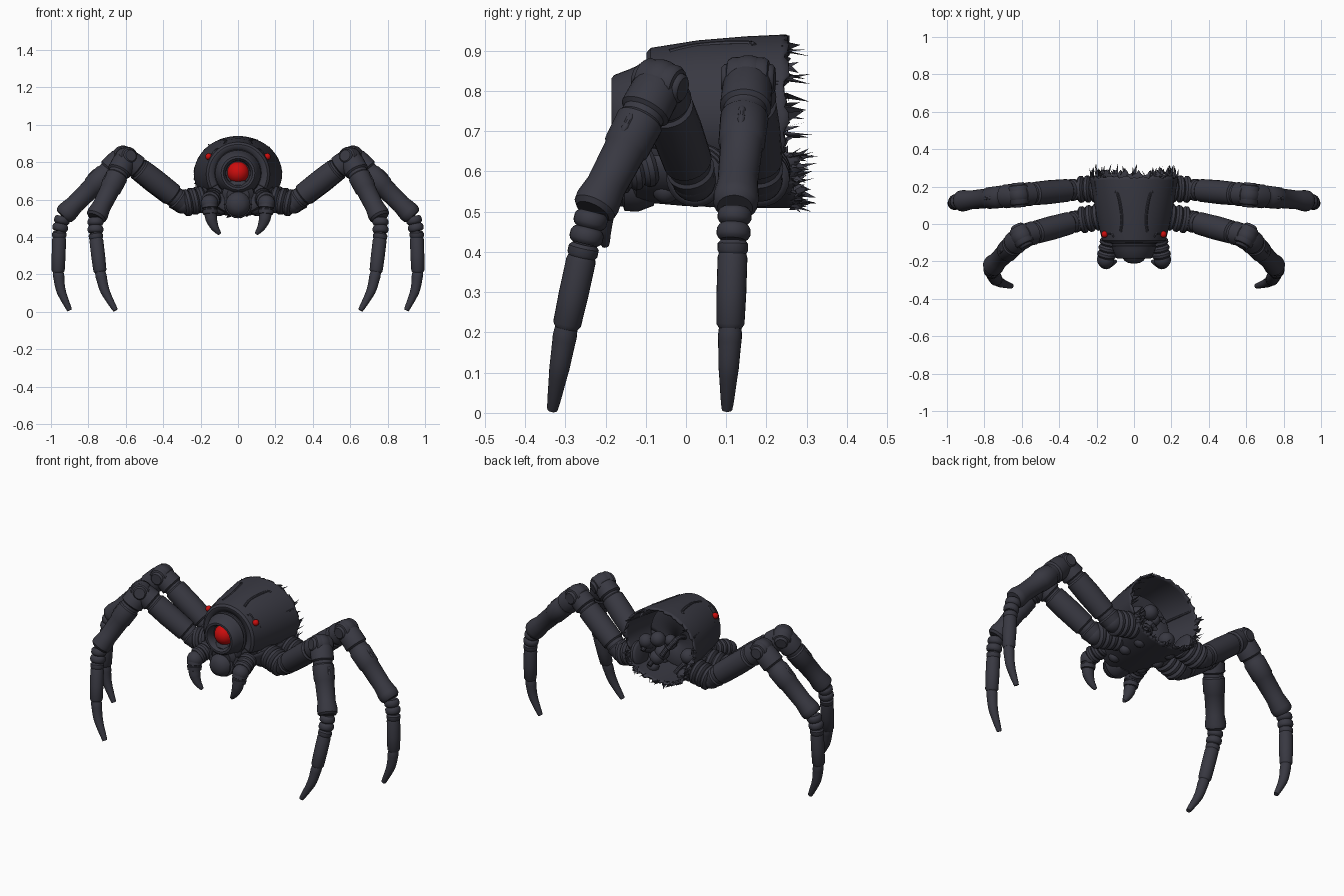
import bpy, bmesh, math, random
from mathutils import Vector as V

if "Cube" in bpy.data.objects:
    bpy.data.objects.remove(bpy.data.objects["Cube"])

random.seed(4)

def mat(name, col):
    m = bpy.data.materials.new(name)
    m.diffuse_color = (*col, 1)
    m.use_nodes = True
    m.node_tree.nodes["Principled BSDF"].inputs["Base Color"].default_value = m.diffuse_color
    return m

DARK = mat("dark_metal", (0.04, 0.04, 0.054))
RED = mat("red_glass", (0.6, 0.004, 0.004))

def finish(name, bm, m=DARK):
    bmesh.ops.recalc_face_normals(bm, faces=bm.faces)
    me = bpy.data.meshes.new(name)
    bm.to_mesh(me)
    bm.free()
    ob = bpy.data.objects.new(name, me)
    bpy.context.collection.objects.link(ob)
    me.materials.append(m)
    return ob

def sweep(name, pts, radii, axis=None, n=24, m=DARK):
    """Round rings along a path, capped at both ends"""
    bm = bmesh.new()
    rings = []
    for i, p in enumerate(pts):
        t = axis or (pts[min(i + 1, len(pts) - 1)] - pts[max(i - 1, 0)])
        t = t.normalized()
        ref = V((0, 1, 0)) if abs(t.y) < 0.8 else V((0, 0, 1))
        u = (ref - t * ref.dot(t)).normalized()
        w = t.cross(u)
        rings.append([bm.verts.new(p + radii[i] * (math.cos(a) * u + math.sin(a) * w))
                      for a in (2 * math.pi * k / n for k in range(n))])
    for a, b in zip(rings, rings[1:]):
        for k in range(n):
            bm.faces.new((a[k], a[(k + 1) % n], b[(k + 1) % n], b[k]))
    bm.faces.new(rings[0])
    bm.faces.new(rings[-1])
    return finish(name, bm, m)

def lathe(name, a, b, prof, m=DARK, n=24):
    a, b = V(a), V(b)
    return sweep(name, [a.lerp(b, t) for t, r in prof], [r for t, r in prof], b - a, n, m)

def tube(name, pts, radii, steps=6, n=20):
    """Smooth tapered tube through a few points"""
    P = [V(p) for p in pts]
    out, rr = [], []
    for i in range(len(P) - 1):
        p0, p1, p2, p3 = P[max(i - 1, 0)], P[i], P[i + 1], P[min(i + 2, len(P) - 1)]
        for k in range(steps + (i == len(P) - 2)):
            t = k / steps
            out.append(0.5 * (2 * p1 + (p2 - p0) * t + (2 * p0 - 5 * p1 + 4 * p2 - p3) * t * t
                              + (3 * p1 - p0 - 3 * p2 + p3) * t ** 3))
            rr.append(radii[i] * (1 - t) + radii[i + 1] * t)
    return sweep(name, out, rr, n=n)

def ball(name, c, r, m=DARK):
    bm = bmesh.new()
    bmesh.ops.create_uvsphere(bm, u_segments=24, v_segments=14, radius=r)
    bmesh.ops.translate(bm, verts=bm.verts, vec=c)
    return finish(name, bm, m)

def rings_prof(count, r, dip):
    """Profile of a stack of rounded rings"""
    p = []
    for i in range(count):
        for f, k in ((0, dip), (0.12, 0.9), (0.3, 1), (0.7, 1), (0.88, 0.9), (1, dip)):
            p.append(((i + f) / count, r * k))
    return p

# ---------- body shells: lofted arcs with a torn back edge ----------
def loft(name, secs, a0, a1, n=60, tear=0.03, thick=0.012):
    bm = bmesh.new()
    rows = []
    for j, (y, w, zc, up, dn) in enumerate(secs):
        row = []
        for k in range(n + 1):
            a = math.radians(a0 + (a1 - a0) * k / n)
            s, c = math.sin(a), math.cos(a)
            dy = random.uniform(-tear, tear) if j == len(secs) - 1 else 0
            row.append(bm.verts.new((w * c, y + dy, zc + (up if s > 0 else dn) * s)))
        rows.append(row)
    for a, b in zip(rows, rows[1:]):
        for k in range(n):
            bm.faces.new((a[k], a[k + 1], b[k + 1], b[k]))
    ob = finish(name, bm)
    so = ob.modifiers.new("thickness", 'SOLIDIFY')
    so.thickness = thick
    so.offset = 0
    return ob

shell = [(-0.09, 0.118, 0.74, 0.125, 0.12), (-0.093, 0.155, 0.735, 0.158, 0.15),
         (-0.085, 0.165, 0.735, 0.167, 0.16), (0.03, 0.192, 0.735, 0.185, 0.18),
         (0.15, 0.214, 0.735, 0.195, 0.18), (0.235, 0.228, 0.735, 0.199, 0.18),
         (0.25, 0.23, 0.735, 0.199, 0.18)]
loft("upper_shell", shell, -28, 208, tear=0.009)
belly = [(-0.14, 0.07, 0.62, 0.05, 0.06), (-0.12, 0.13, 0.62, 0.05, 0.09), (0.0, 0.18, 0.63, 0.05, 0.11),
         (0.15, 0.20, 0.63, 0.05, 0.115), (0.25, 0.20, 0.63, 0.05, 0.115), (0.275, 0.20, 0.63, 0.05, 0.115)]
loft("belly_shell", belly, 165, 375, tear=0.015)

# inner bulk that closes the front of the body
core = loft("inner_core", [(-0.085, 0.02, 0.70, 0.02, 0.02), (-0.085, 0.14, 0.70, 0.16, 0.15),
                           (0.08, 0.175, 0.71, 0.18, 0.17), (0.1, 0.02, 0.70, 0.02, 0.02)], 0, 360, 48, 0, 0.004)

# seam strips on the shell
def on_shell(y, deg):
    t = (y + 0.085) / 0.325
    a = math.radians(deg)
    return V(((0.165 + 0.063 * t) * math.cos(a), y,
              0.737 + (0.167 + 0.032 * t + 0.008 * math.sin(math.pi * t)) * math.sin(a)))

for s, side in ((1, "right"), (-1, "left")):
    for i, path in enumerate((((-0.04, 66), (0.02, 70), (0.1, 69), (0.16, 66), (0.17, 62)),
                              ((-0.03, 20), (0.05, 24), (0.14, 24), (0.23, 24)),
                              ((-0.07, 50), (-0.05, 47), (-0.05, 36)))):
        pts = [on_shell(y, d if s > 0 else 180 - d) for y, d in path]
        tube(f"seam_{side}_{i}", pts, [0.008] * len(pts), n=8)

# ragged shards clustered round the torn rim
bm = bmesh.new()
for i in range(90):
    if i % 3:
        a = random.uniform(math.radians(168), math.radians(372))
        base = V((0.2 * math.cos(a), 0.265, 0.63 + (0.115 if math.sin(a) < 0 else 0.05) * math.sin(a)))
        size = random.uniform(0.015, 0.05)
    else:
        a = random.uniform(math.radians(-28), math.radians(70))
        a = a if random.random() < 0.5 else math.pi - a
        base = V((0.228 * math.cos(a), 0.245, 0.735 + 0.195 * math.sin(a)))
        size = random.uniform(0.02, 0.06)
    j = lambda q: V((random.uniform(-q, q), random.uniform(-q, q), random.uniform(-q, q)))
    tip = base + V((0, size, 0)) + j(0.02)
    tip.y = min(tip.y, 0.34)
    v = [bm.verts.new(p) for p in (base + j(0.013), base + j(0.013), base + j(0.013), tip)]
    for f in ((0, 1, 2), (0, 1, 3), (1, 2, 3), (0, 2, 3)):
        bm.faces.new([v[k] for k in f])
finish("torn_shards", bm)

# broken innards visible from behind
for i in range(12):
    x, z = random.uniform(-0.14, 0.14), random.uniform(0.57, 0.74)
    ball(f"innards_lump_{i}", (x, random.uniform(0.1, 0.2), z), random.uniform(0.025, 0.045))
for i in range(5):
    x, z = random.uniform(-0.14, 0.14), random.uniform(0.58, 0.76)
    tube(f"innards_pipe_{i}", [(x, 0.08, z), (x * 0.9, 0.15, z + 0.02),
                               (x * 0.8 + 0.02, random.uniform(0.19, 0.23), z - 0.03)], [0.013] * 3, n=10)

# ---------- face ----------
lathe("eye_housing", (0, -0.07, 0.742), (0, -0.185, 0.742),
      [(0, 0.128), (0.3, 0.124), (0.32, 0.116), (0.4, 0.116), (0.42, 0.122), (0.62, 0.112), (0.94, 0.098),
       (1, 0.09), (1, 0.078), (0.9, 0.072), (0.8, 0.066), (0.6, 0.064), (0.6, 0.01)], n=40)
ball("main_eye", (0, -0.122, 0.745), 0.06, RED)
lathe("chin", (0, -0.08, 0.575), (0, -0.212, 0.575),
      [(0, 0.06), (0.3, 0.075), (0.55, 0.073), (0.58, 0.062), (0.65, 0.062), (0.68, 0.066), (0.88, 0.052), (0.97, 0.03), (1, 0.008)])
lathe("chin_collar", (0, -0.09, 0.63), (0, -0.16, 0.62), [(0, 0.09), (0.7, 0.085), (1, 0.06)])

# ---------- limbs ----------
def leg(name, s, hip, elbow, knee, shin_end, ankle, foot, tip):
    hip, elbow, knee, shin_end, ankle, foot, tip = [V((s * p[0], p[1], p[2])) for p in
                                                    (hip, elbow, knee, shin_end, ankle, foot, tip)]
    lathe(name + "_hip_rings", hip, elbow, rings_prof(4, 0.072, 0.8))
    ball(name + "_hip_ball", elbow, 0.055)
    lathe(name + "_thigh", elbow, knee,
          [(-0.06, 0.03), (-0.02, 0.052), (0.1, 0.06), (0.12, 0.053), (0.17, 0.053), (0.19, 0.061), (0.5, 0.064),
           (0.74, 0.062), (0.76, 0.053), (0.79, 0.053), (0.81, 0.064), (0.96, 0.06), (1, 0.045)])
    # hinge drum across the leg plane, inside a round knee
    n = (knee - elbow).cross(shin_end - knee).normalized()
    lathe(name + "_knee", knee - n * 0.066, knee + n * 0.066,
          [(0, 0.03), (0.04, 0.036), (0.1, 0.038), (0.12, 0.047), (0.2, 0.054), (0.8, 0.054),
           (0.88, 0.047), (0.9, 0.038), (0.96, 0.036), (1, 0.03)])
    ball(name + "_knee_cap", knee, 0.059)
    lathe(name + "_shin", knee, shin_end,
          [(0, 0.05), (0.05, 0.062), (0.22, 0.064), (0.24, 0.054), (0.28, 0.054), (0.3, 0.06), (0.5, 0.058),
           (0.52, 0.053), (0.8, 0.05), (0.92, 0.057), (0.97, 0.055), (1, 0.044)])
    # small pill on the outer face of the shin
    out = n.cross(shin_end - knee).normalized()
    out = out if out.x * s > 0 else -out
    c = [knee.lerp(shin_end, t) + out * 0.053 for t in (0.32, 0.36, 0.44, 0.48)]
    tube(name + "_shin_pill", c, [0.003, 0.01, 0.01, 0.003], 3, 10)
    lathe(name + "_ankle_rings", shin_end, ankle, rings_prof(2, 0.042, 0.75))
    lathe(name + "_lower_shin", ankle, foot,
          [(0, 0.03), (0.04, 0.038), (0.12, 0.038), (0.15, 0.034), (0.2, 0.037), (0.6, 0.037), (0.95, 0.035), (1, 0.028)])
    mid = foot.lerp(tip, 0.5) + V((s * 0.014, 0, 0))
    tube(name + "_claw", [foot + (ankle - foot) * 0.06, foot.lerp(mid, 0.2), mid, tip],
         [0.026, 0.03, 0.025, 0.013])

for s, side in ((1, "right"), (-1, "left")):
    leg("front_leg_" + side, s, (0.14, 0.045, 0.61), (0.29, 0.02, 0.58), (0.60, -0.065, 0.82),
        (0.762, -0.232, 0.50), (0.762, -0.252, 0.42), (0.737, -0.298, 0.21), (0.655, -0.332, 0.008))
    leg("back_leg_" + side, s, (0.16, 0.19, 0.61), (0.30, 0.185, 0.58), (0.615, 0.155, 0.83),
        (0.937, 0.122, 0.51), (0.955, 0.117, 0.43), (0.962, 0.11, 0.21), (0.90, 0.102, 0.008))
    # side eye
    ball("side_eye_" + side, (s * 0.157, -0.055, 0.83), 0.018, RED)
    # fang: jointed base and curved hook
    lathe("fang_base_" + side, (s * 0.13, -0.08, 0.615), (s * 0.15, -0.18, 0.59), rings_prof(3, 0.05, 0.82))
    ball("fang_joint_" + side, (s * 0.152, -0.19, 0.58), 0.046)
    lathe("fang_collar_" + side, (s * 0.152, -0.195, 0.58), (s * 0.148, -0.205, 0.52),
          [(0, 0.04), (0.4, 0.042), (0.45, 0.035), (0.55, 0.035), (0.6, 0.041), (0.95, 0.038), (1, 0.03)])
    tube("fang_hook_" + side, [(s * 0.15, -0.205, 0.54), (s * 0.142, -0.208, 0.495),
                              (s * 0.125, -0.207, 0.453), (s * 0.098, -0.2, 0.416)], [0.033, 0.031, 0.022, 0.009])
    # lumps under the belly beside the hips
    for i, (x, y, z) in enumerate(((0.09, -0.05, 0.555), (0.11, 0.06, 0.545), (0.1, 0.17, 0.545))):
        ball(f"belly_lump_{side}_{i}", (s * x, y, z), 0.034)

bpy.ops.object.select_all(action='SELECT')
bpy.context.view_layer.objects.active = core
bpy.ops.object.shade_smooth_by_angle(angle=math.radians(35))
